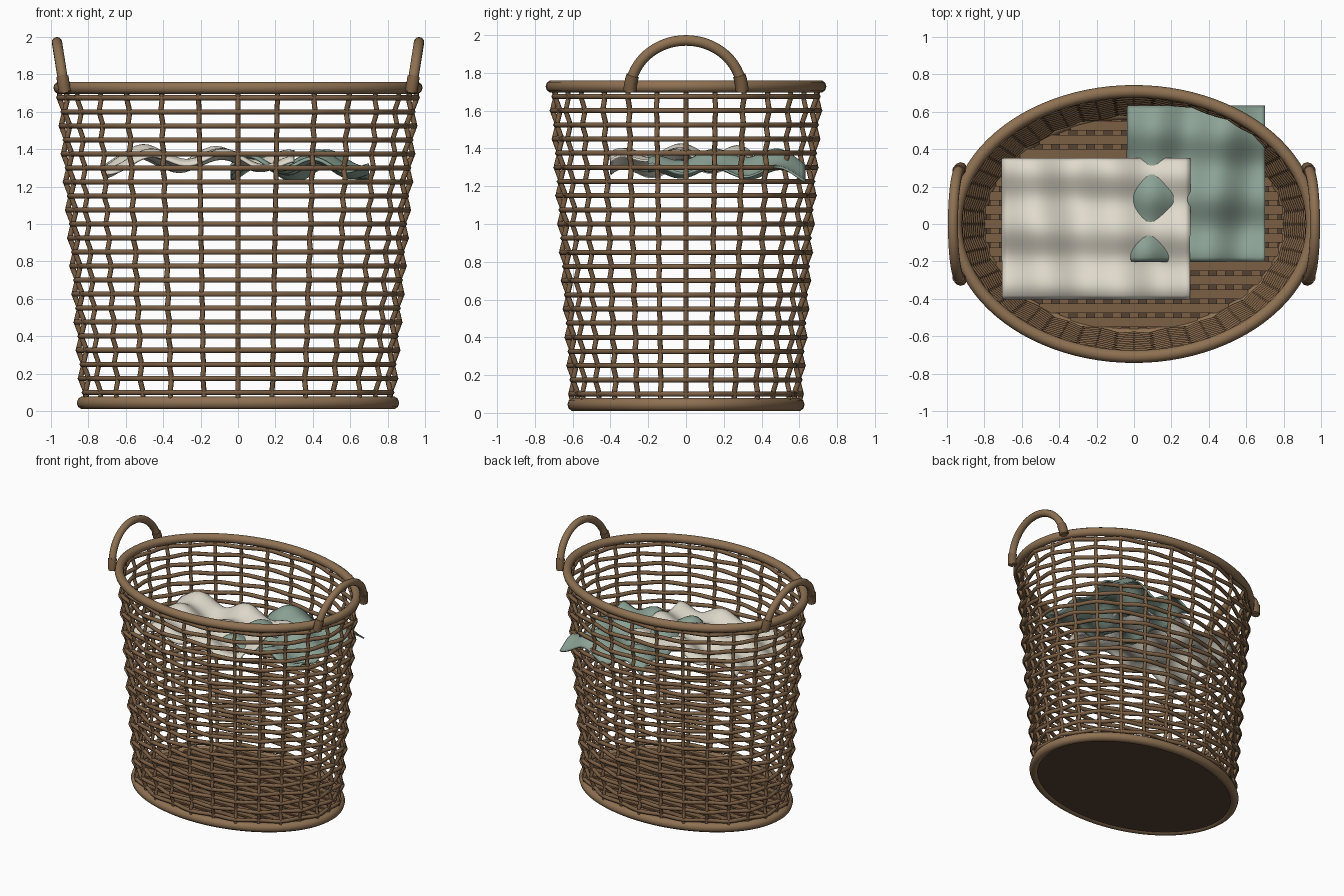
import bpy, bmesh, math
from mathutils import Vector
from math import pi, sin, cos, sqrt

if "Cube" in bpy.data.objects:
    bpy.data.objects.remove(bpy.data.objects["Cube"])


def material(name, rgb):
    m = bpy.data.materials.new(name)
    m.diffuse_color = (*rgb, 1)
    m.use_nodes = True
    m.node_tree.nodes["Principled BSDF"].inputs["Base Color"].default_value = m.diffuse_color
    return m


WICKER = material("wicker", (0.20, 0.115, 0.058))
RIM = material("rim_wicker", (0.27, 0.165, 0.085))
DARK = material("dark_base", (0.09, 0.055, 0.033))
CREAM = material("cream_cloth", (0.74, 0.70, 0.60))
SAGE = material("sage_cloth", (0.26, 0.36, 0.30))


def finish(bm, name, mat, smooth=True):
    bmesh.ops.recalc_face_normals(bm, faces=bm.faces)
    me = bpy.data.meshes.new(name)
    bm.to_mesh(me)
    bm.free()
    me.materials.append(mat)
    for p in me.polygons:
        p.use_smooth = smooth and len(p.vertices) == 4
    ob = bpy.data.objects.new(name, me)
    bpy.context.collection.objects.link(ob)
    return ob


def tube(bm, pts, r, sides, ref, closed=False):
    """Sweep a round section along a path; ref is a vector never parallel to it."""
    pts = [Vector(p) for p in pts]
    n = len(pts)
    rings = []
    for i, p in enumerate(pts):
        a = pts[(i - 1) % n] if closed else pts[max(i - 1, 0)]
        b = pts[(i + 1) % n] if closed else pts[min(i + 1, n - 1)]
        t = (b - a).normalized()
        u = t.cross(Vector(ref)).normalized()
        v = t.cross(u)
        rings.append([bm.verts.new(p + r * (cos(2 * pi * k / sides) * u + sin(2 * pi * k / sides) * v))
                      for k in range(sides)])
    for i in range(n if closed else n - 1):
        A, B = rings[i], rings[(i + 1) % n]
        for k in range(sides):
            q = (k + 1) % sides
            bm.faces.new((A[k], A[q], B[q], B[k]))
    if not closed:
        bm.faces.new(rings[0])
        bm.faces.new(rings[-1])


STAKES, ROWS, Z0, DZ = 28, 22, 0.10, 0.075


def wall(th, z, off=0.0):
    """Point on the tapered oval wall, pushed outward by off."""
    f = (z - 0.1) / 1.575
    return ((0.825 + 0.12 * f + off) * cos(th), (0.598 + 0.102 * f + off) * sin(th), z)


# horizontal weavers, alternating in and out of the stakes
bm = bmesh.new()
for j in range(ROWS):
    s = 1 if j % 2 else -1
    N = STAKES * 4
    tube(bm, [wall(2 * pi * i / N, Z0 + DZ * j, s * 0.012 * cos(14 * 2 * pi * i / N))
              for i in range(N)], 0.0155, 6, (0, 0, 1), True)
finish(bm, "weavers", WICKER)

# vertical stakes, waving opposite to the weavers
bm = bmesh.new()
for k in range(STAKES):
    th = 2 * pi * k / STAKES
    pts = [wall(th, 0.04)]
    for i in range(2 * ROWS - 1):
        s = 1 if k % 2 else -1
        pts.append(wall(th, Z0 + DZ * i / 2, s * 0.012 * cos(pi * i / 2)))
    pts.append(wall(th, 1.72))
    tube(bm, pts, 0.014, 6, (-sin(th), cos(th), 0))
finish(bm, "stakes", WICKER)


# top rim and bottom ring
def oval_ring(name, rx, ry, z, r):
    bm = bmesh.new()
    tube(bm, [(rx * cos(2 * pi * i / 96), ry * sin(2 * pi * i / 96), z) for i in range(96)],
         r, 10, (0, 0, 1), True)
    finish(bm, name, RIM)


oval_ring("top_rim", 0.953, 0.709, 1.728, 0.034)
oval_ring("bottom_ring", 0.826, 0.592, 0.044, 0.036)

# base plate
bm = bmesh.new()
bmesh.ops.create_cone(bm, cap_ends=True, segments=96, radius1=1, radius2=1, depth=0.03)
for v in bm.verts:
    v.co = (v.co.x * 0.825, v.co.y * 0.592, v.co.z + 0.033)
finish(bm, "base_plate", DARK, False)


# floor slats in both directions, trimmed to the oval
def box(bm, cx, cy, cz, sx, sy, sz):
    vs = bmesh.ops.create_cube(bm, size=1)["verts"]
    for v in vs:
        v.co = (cx + v.co.x * sx, cy + v.co.y * sy, cz + v.co.z * sz)


bm = bmesh.new()
for i in range(-7, 8):
    y = i * 0.075
    box(bm, 0, y, 0.064, 2 * 0.80 * sqrt(1 - (y / 0.58) ** 2), 0.05, 0.012)
for i in range(-8, 9):
    x = i * 0.093
    box(bm, x, 0, 0.054, 0.05, 2 * 0.57 * sqrt(1 - (x / 0.80) ** 2), 0.012)
finish(bm, "floor_slats", WICKER, False)

# arched handles with thicker cuffs at the feet
for side, name in ((1, "right"), (-1, "left")):
    bm = bmesh.new()

    def arch(a):
        return (side * (0.925 + 0.043 * sin(a)), 0.297 * cos(a), 1.70 + 0.272 * sin(a))
    tube(bm, [arch(pi * i / 28) for i in range(29)], 0.028, 10, (1, 0, 0))
    finish(bm, name + "_handle", RIM)
    bm = bmesh.new()
    for a0 in (0.02, pi - 0.32):
        tube(bm, [arch(a0 + 0.3 * i / 4) for i in range(5)], 0.034, 10, (1, 0, 0))
    finish(bm, name + "_handle_cuffs", WICKER)


# rumpled cloths
def cloth(name, mat, x0, x1, y0, y1, height):
    bm = bmesh.new()
    n = 36
    g = []
    for i in range(n + 1):
        row = []
        for j in range(n + 1):
            u, w = 2 * i / n - 1, 2 * j / n - 1
            x, y = x0 + (x1 - x0) * i / n, y0 + (y1 - y0) * j / n
            z = height(x, y) - 0.03 * (abs(u) ** 6 + abs(w) ** 6)
            row.append(bm.verts.new((x, y, z)))
        g.append(row)
    for i in range(n):
        for j in range(n):
            bm.faces.new((g[i][j], g[i + 1][j], g[i + 1][j + 1], g[i][j + 1]))
    ob = finish(bm, name, mat)
    mod = ob.modifiers.new("thickness", "SOLIDIFY")
    mod.thickness = 0.012
    mod.offset = 0


cloth("cream_cloth", CREAM, -0.705, 0.30, -0.40, 0.35,
      lambda x, y: 1.35 + 0.035 * cos(2 * pi * (x + 0.1 + 0.1 * y) / 0.41)
      + 0.026 * cos(2 * pi * (y + 0.04) / 0.32 + 0.6 * x) + 0.012 * sin(9 * x + 7 * y))
cloth("sage_cloth", SAGE, -0.035, 0.70, -0.20, 0.63,
      lambda x, y: 1.325 + 0.036 * cos(2 * pi * (x - 0.42 - 0.1 * y) / 0.36)
      + 0.026 * cos(2 * pi * (y - 0.16) / 0.34 + 0.5 * x) + 0.012 * sin(8 * x - 6 * y))
